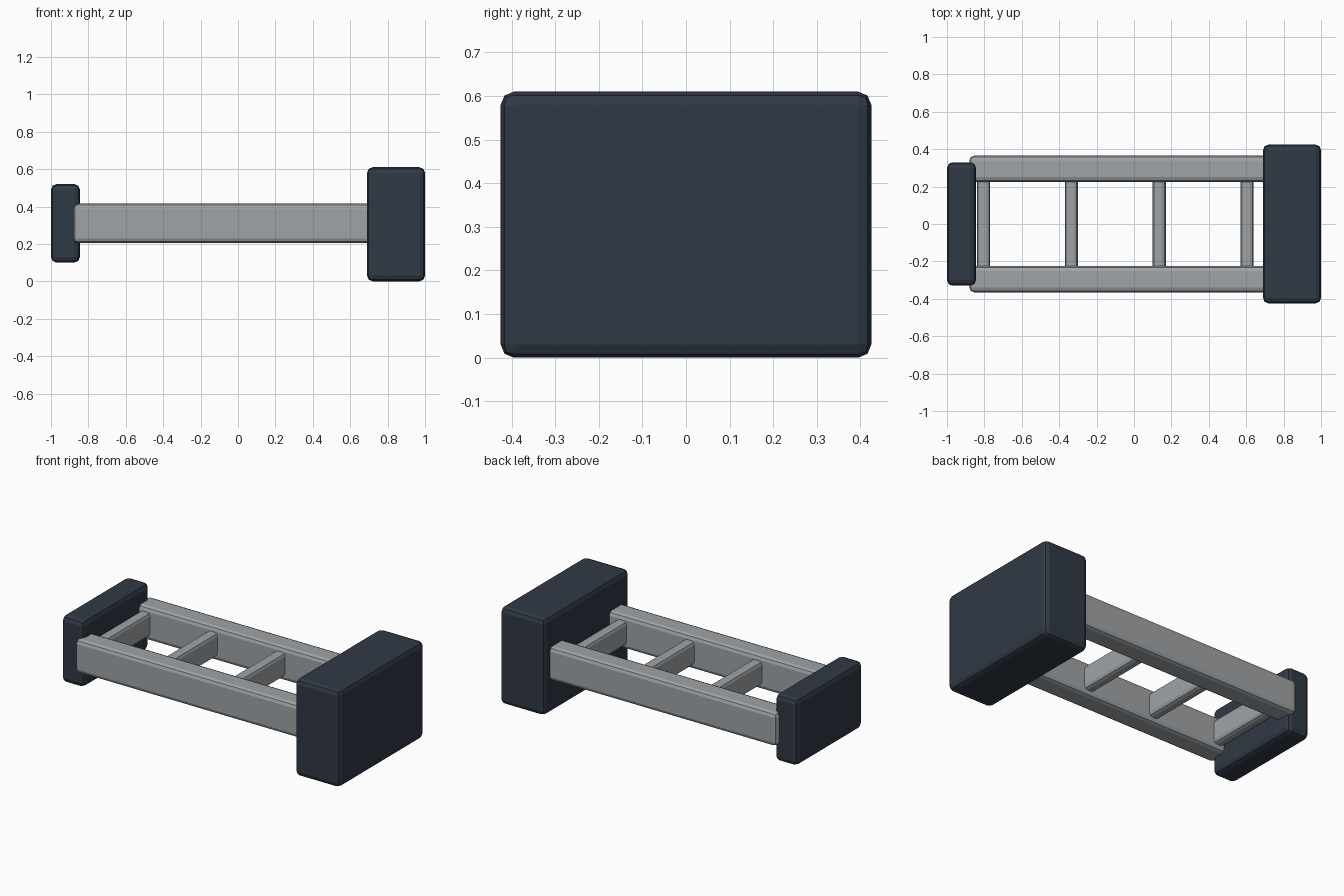
import bpy

cube = bpy.data.objects.get("Cube")
if cube:
    bpy.data.objects.remove(cube, do_unlink=True)


def make_material(name, color):
    mat = bpy.data.materials.new(name)
    mat.use_nodes = True
    mat.diffuse_color = color
    mat.node_tree.nodes["Principled BSDF"].inputs["Base Color"].default_value = color
    return mat


navy = make_material("dark slate", (0.03, 0.041, 0.06, 1))
grey = make_material("grey metal", (0.35, 0.37, 0.385, 1))


def block(name, x, y, z, mat, bevel):
    """Rounded box spanning the given (low, high) ranges."""
    spans = (x, y, z)
    bpy.ops.mesh.primitive_cube_add(size=1, location=[(a + b) / 2 for a, b in spans])
    obj = bpy.context.object
    obj.name = name
    obj.scale = [b - a for a, b in spans]
    bpy.ops.object.transform_apply(location=False, rotation=False, scale=True)
    obj.data.materials.append(mat)
    mod = obj.modifiers.new("rounded edges", "BEVEL")
    mod.width = bevel
    mod.segments = 2
    return obj


# End blocks
block("large_end_block", (0.69, 1.0), (-0.425, 0.425), (0, 0.61), navy, 0.03)
block("small_end_block", (-1.0, -0.845), (-0.33, 0.33), (0.1, 0.52), navy, 0.03)

# Side rails
for side, name in ((-1, "front_rail"), (1, "back_rail")):
    y = sorted((side * 0.225, side * 0.365))
    block(name, (-0.88, 0.75), y, (0.205, 0.415), grey, 0.025)

# Cross bars between the rails
for i in range(4):
    x = -0.805 + i * 0.47
    block(f"cross_bar_{i + 1}", (x - 0.035, x + 0.035), (-0.26, 0.26),
          (0.235, 0.385), grey, 0.022)
